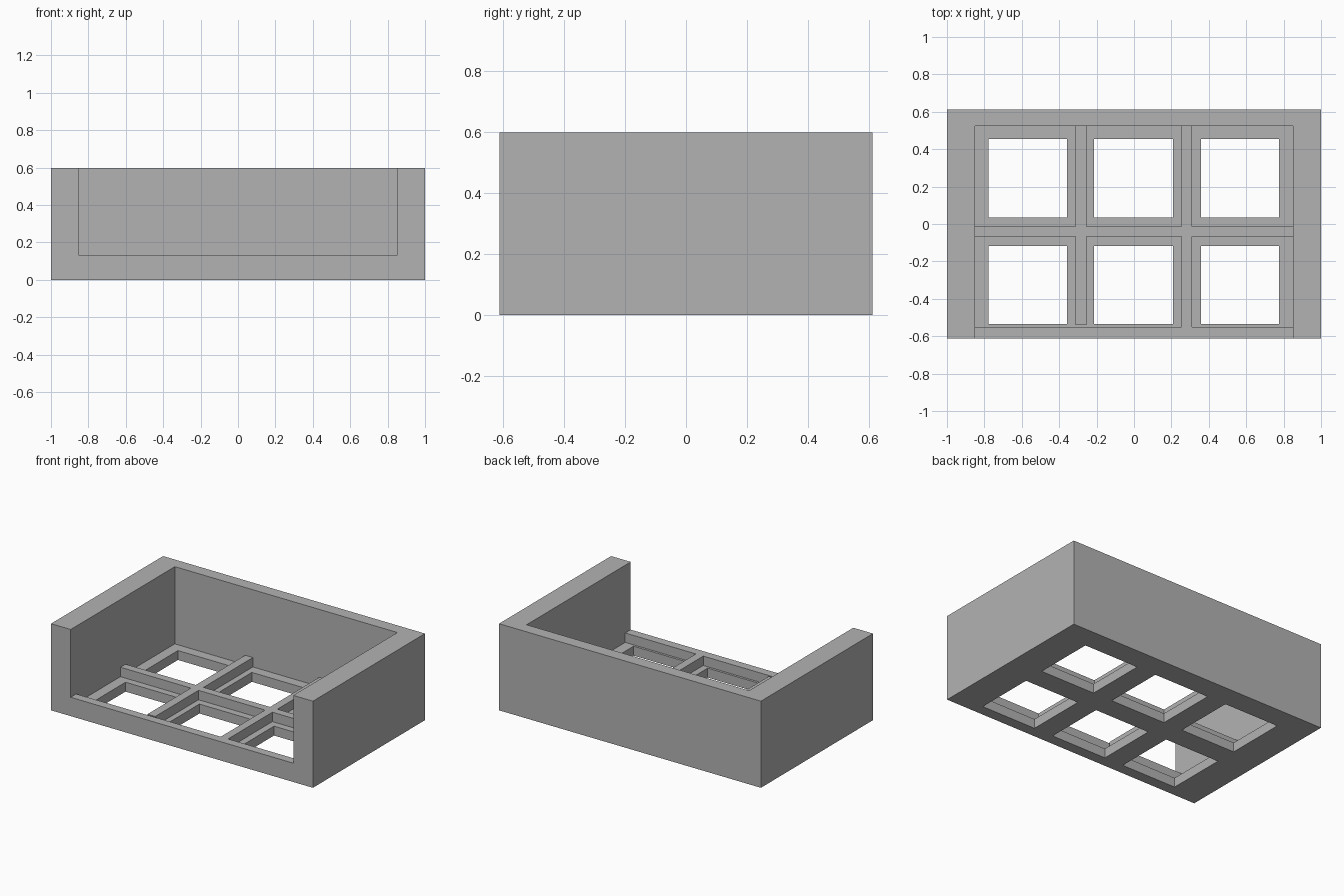
import bpy

default_cube = bpy.data.objects.get("Cube")
if default_cube:
    bpy.data.objects.remove(default_cube, do_unlink=True)

# Main dimensions
DEPTH, HEIGHT = 0.611, 0.598
INNER, BACK, SILL = 0.85, 0.525, -0.551
RIM_Z, LEDGE_Z, ABOVE = 0.13, 0.065, 0.8


def box(name, x, y, z):
    """Box object spanning the given (low, high) ranges."""
    bpy.ops.mesh.primitive_cube_add(size=1)
    ob = bpy.context.object
    ob.name = name
    spans = (x, y, z)
    for v in ob.data.vertices:
        v.co = [s[1] if c > 0 else s[0] for c, s in zip(v.co, spans)]
    return ob


def carve(target, name, x, y, z):
    """Subtract a box from the target."""
    cutter = box(name, x, y, z)
    cutter.hide_render = True
    bpy.context.view_layer.objects.active = target
    mod = target.modifiers.new(name, 'BOOLEAN')
    mod.operation = 'DIFFERENCE'
    mod.solver = 'EXACT'
    mod.object = cutter
    bpy.ops.object.modifier_apply(modifier=mod.name)
    bpy.data.objects.remove(cutter, do_unlink=True)


# Solid block that becomes the open-fronted tray
tray = box("divided_tray", (-1, 1), (-DEPTH, DEPTH), (0, HEIGHT))

# Main cavity, open at the front and top
carve(tray, "cavity", (-INNER, INNER), (-1, BACK), (RIM_Z, ABOVE))

# Compartments between the dividers, each with a square opening and a ledge
columns = [((-INNER, -0.313), (-0.777, -0.358)),
           ((-0.254, 0.254), (-0.213, 0.209)),
           ((0.31, INNER), (0.357, 0.775))]
rows = [((-0.013, BACK), (0.035, 0.455)),
        ((SILL, -0.068), (-0.535, -0.117))]
for pocket_x, hole_x in columns:
    for pocket_y, hole_y in rows:
        carve(tray, "compartment", pocket_x, pocket_y, (LEDGE_Z, 0.3))
        carve(tray, "opening", hole_x, hole_y, (-0.1, 0.3))

# Narrow gap between one divider and the front sill
carve(tray, "divider_gap", (-0.33, -0.24), (SILL, -0.54), (LEDGE_Z, 0.3))

# Single grey material
grey = bpy.data.materials.new("plain_grey")
grey.use_nodes = True
colour = (0.45, 0.45, 0.45, 1)
grey.diffuse_color = colour
for node in grey.node_tree.nodes:
    if node.type == 'BSDF_PRINCIPLED':
        node.inputs["Base Color"].default_value = colour
tray.data.materials.clear()
tray.data.materials.append(grey)
for face in tray.data.polygons:
    face.material_index = 0
    face.use_smooth = False
